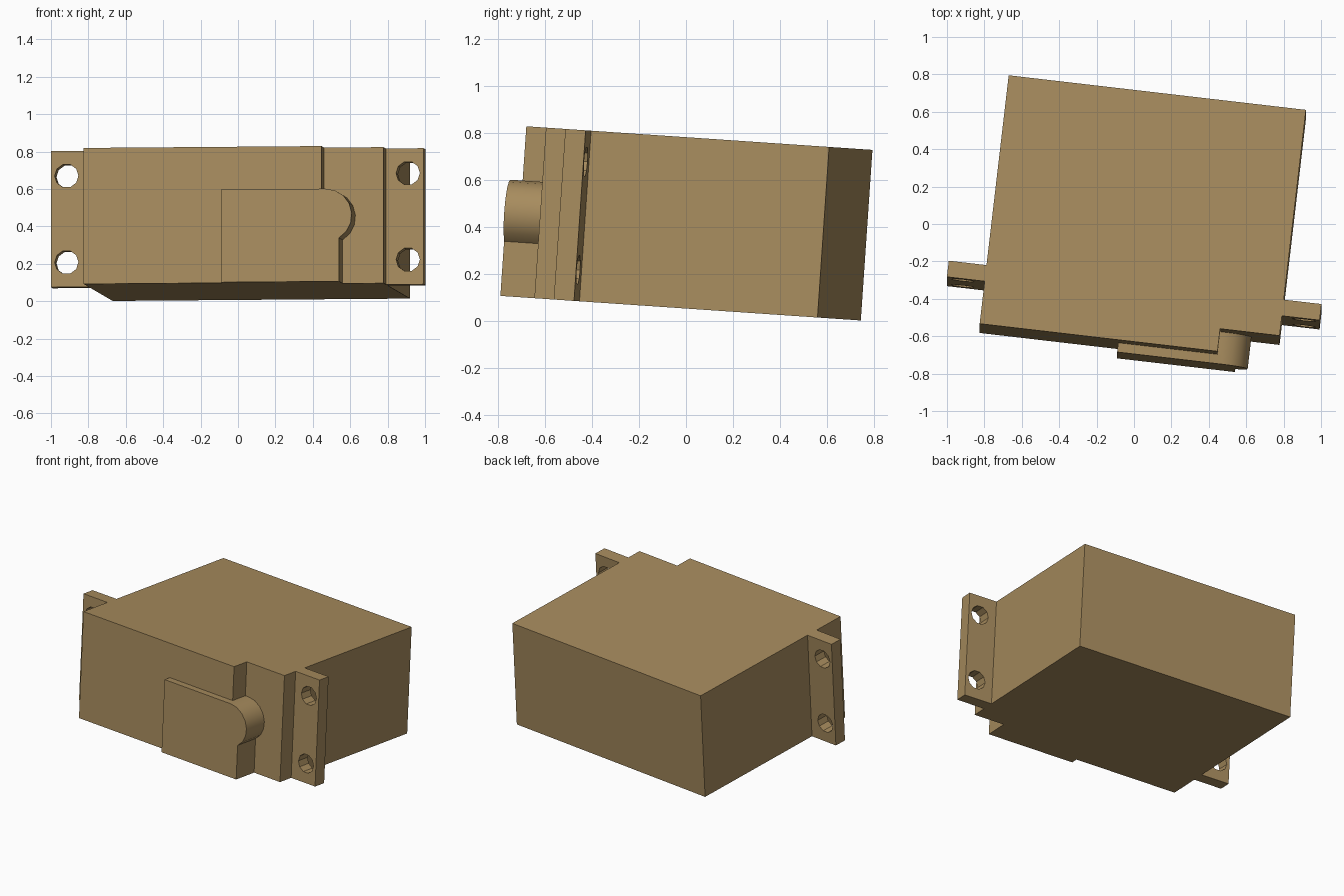
import bpy, bmesh
from math import radians, cos, sin, pi
from mathutils import Matrix, Vector

cube = bpy.data.objects.get("Cube")
if cube:
    bpy.data.objects.remove(cube, do_unlink=True)

tan = bpy.data.materials.new("tan_plastic")
tan.use_nodes = True
COLOR = (0.39, 0.263, 0.112, 1)
tan.diffuse_color = COLOR
tan.node_tree.nodes["Principled BSDF"].inputs["Base Color"].default_value = COLOR

# Local frame: origin at the rear left lower corner, x across, y to the rear
W, H = 1.6, 0.729
FRONT, STEP, PLATE = -1.34, -1.218, -1.39
EAR_BACK, EAR_FRONT, EAR = -1.024, -1.111, 0.203
STEP_X = 1.28
rot = Matrix.Rotation(radians(-3.9), 4, 'X') @ Matrix.Rotation(radians(-6.65), 4, 'Z')
corner = Vector((-0.67, 0.795, 0.729)) - rot @ Vector((0, 0, H))
PLACE = Matrix.Translation(corner) @ rot


def prism(name, outline, offset):
    """Extrude a closed 3D outline along an offset."""
    bm = bmesh.new()
    face = bm.faces.new([bm.verts.new(p) for p in outline])
    side = bmesh.ops.extrude_face_region(bm, geom=[face], use_keep_orig=True)
    moved = [g for g in side["geom"] if isinstance(g, bmesh.types.BMVert)]
    bmesh.ops.translate(bm, verts=moved, vec=offset)
    bmesh.ops.recalc_face_normals(bm, faces=bm.faces)
    mesh = bpy.data.meshes.new(name)
    bm.to_mesh(mesh)
    bm.free()
    mesh.materials.append(tan)
    obj = bpy.data.objects.new(name, mesh)
    bpy.context.collection.objects.link(obj)
    obj.matrix_world = PLACE
    return obj


def arc(cx, cz, r, start, end, steps):
    angles = [start + (end - start) * i / steps for i in range(steps + 1)]
    return [(cx + r * cos(a), cz + r * sin(a)) for a in angles]


def activate(obj):
    bpy.ops.object.select_all(action='DESELECT')
    obj.select_set(True)
    bpy.context.view_layer.objects.active = obj


# Case with stepped front and mounting ears
plan = [(0, 0), (W, 0), (W, EAR_BACK), (W + EAR, EAR_BACK), (W + EAR, EAR_FRONT),
        (W, EAR_FRONT), (W, STEP), (STEP_X, STEP), (STEP_X, FRONT), (0, FRONT),
        (0, EAR_FRONT), (-EAR, EAR_FRONT), (-EAR, EAR_BACK), (0, EAR_BACK)]
case = prism("case", [(x, y, 0) for x, y in plan], (0, 0, H))

# Screw holes through the ears
for x in (-0.119, W + 0.119):
    for z in (0.133, H - 0.133):
        ring = arc(x, z, 0.064, 0, 2 * pi, 10)[:-1]
        cutter = prism("hole_cutter", [(px, EAR_FRONT - 0.05, pz) for px, pz in ring], (0, 0.2, 0))
        cutter.hide_render = True
        cut = case.modifiers.new("screw_hole", 'BOOLEAN')
        cut.operation, cut.solver, cut.object = 'DIFFERENCE', 'EXACT', cutter
        bpy.context.view_layer.update()
        activate(case)
        bpy.ops.object.modifier_apply(modifier=cut.name)
        bpy.data.objects.remove(cutter, do_unlink=True)

# Raised front plate with rounded end, and its thicker part over the step
CX, CZ, R = 1.307, 0.355, 0.142
RIGHT = 1.38
curve = arc(CX, CZ, R, pi / 2, -radians(59), 7)
for name, left, y0, y1 in (("front_plate", 0.746, PLATE, FRONT),
                           ("rounded_boss", STEP_X, FRONT, STEP)):
    shape = [(left, 0), (left, CZ + R)] + curve + [(RIGHT, 0)]
    part = prism(name, [(x, y0, z) for x, z in shape], (0, y1 - y0, 0))
    activate(part)
    bpy.ops.object.shade_smooth_by_angle(angle=radians(30))
